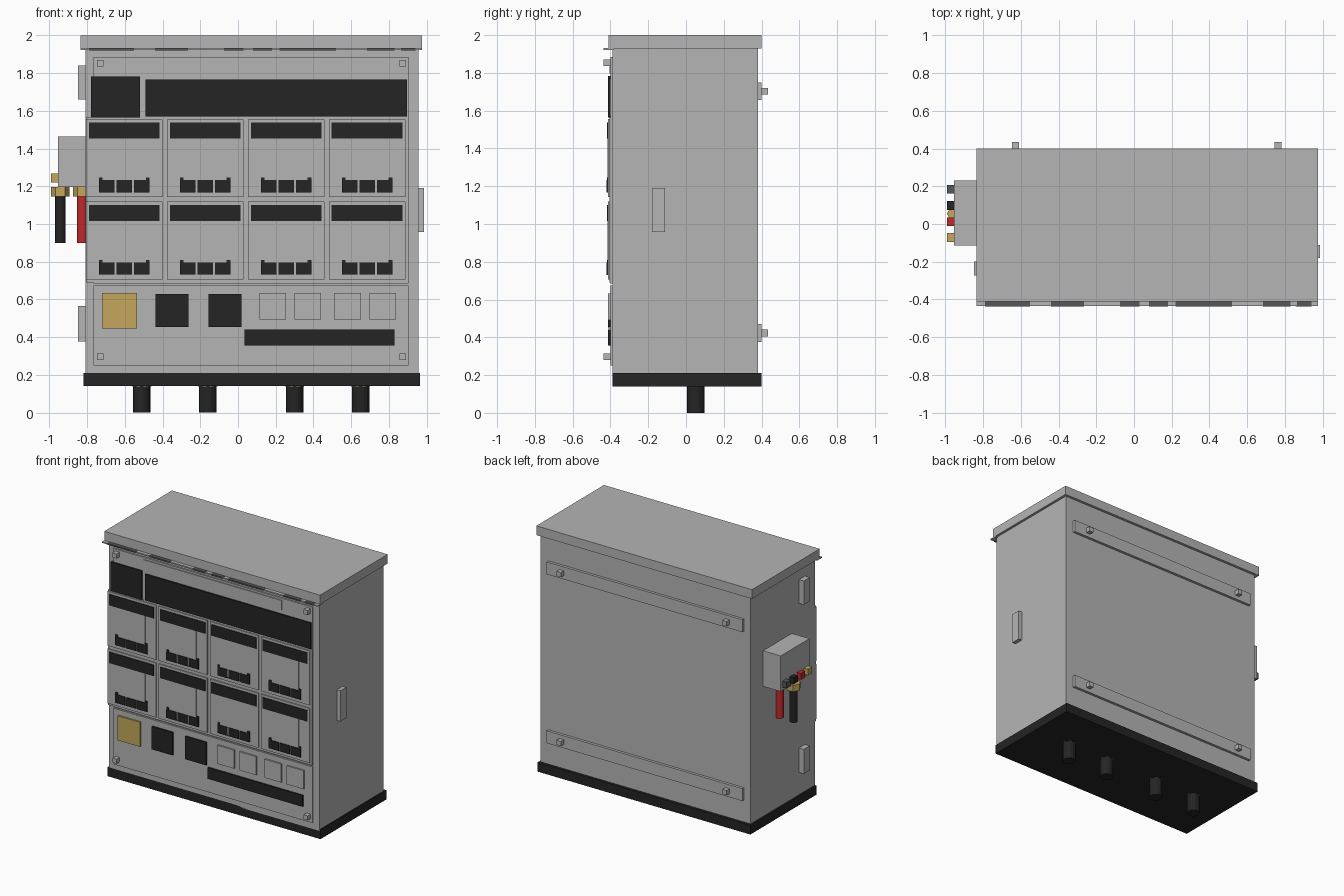
import bpy, math

if "Cube" in bpy.data.objects:
    bpy.data.objects.remove(bpy.data.objects["Cube"], do_unlink=True)


def material(name, rgb):
    m = bpy.data.materials.new(name)
    m.use_nodes = True
    m.diffuse_color = (*rgb, 1)
    m.node_tree.nodes["Principled BSDF"].inputs["Base Color"].default_value = (*rgb, 1)
    return m


GREY = material("light grey", (0.46, 0.46, 0.46))
BLACK = material("black", (0.018, 0.018, 0.018))
DARK = material("dark grey", (0.09, 0.095, 0.10))
GOLD = material("brass", (0.56, 0.39, 0.11))
RED = material("red", (0.55, 0.022, 0.025))


def box(name, x, y, z, mat):
    """Box from (min, max) pairs along each axis."""
    bpy.ops.mesh.primitive_cube_add(size=1, location=[(a + b) / 2 for a, b in (x, y, z)])
    ob = bpy.context.object
    ob.name = name
    ob.scale = [b - a for a, b in (x, y, z)]
    bpy.ops.object.transform_apply(location=False, rotation=False, scale=True)
    ob.data.materials.append(mat)
    return ob


def rod(name, x, y, z, radius, mat, sides=16):
    """Upright cylinder between two heights."""
    bpy.ops.mesh.primitive_cylinder_add(vertices=sides, radius=radius, depth=z[1] - z[0],
                                        location=(x, y, (z[0] + z[1]) / 2),
                                        rotation=(0, 0, math.pi / 2))
    ob = bpy.context.object
    ob.name = name
    ob.data.materials.append(mat)
    return ob


def plate(name, x, z, mat, front, back=-0.39):
    """Plate on the front face."""
    return box(name, x, (front, back), z, mat)


def around(c, half):
    return (c - half, c + half)


# Cabinet shell, lid and base
box("cabinet_body", (-0.808, 0.956), (-0.39, 0.38), (0.20, 1.94), GREY)
box("lid", (-0.834, 0.975), (-0.41, 0.40), (1.93, 2.0), GREY)
box("base", (-0.82, 0.965), (-0.39, 0.40), (0.14, 0.21), BLACK)

# Drip strip under the lid, with dark vent inserts
box("drip_strip", (-0.834, 0.975), (-0.436, -0.38), (1.922, 1.931), GREY)
for a, b in ((-0.79, -0.55), (-0.44, -0.265), (-0.075, 0.03), (0.08, 0.18),
             (0.22, 0.52), (0.685, 0.83), (0.865, 0.94)):
    box("drip_strip_insert", (a, b), (-0.438, -0.405), (1.921, 1.932), DARK)

# Front panels
plate("upper_panel", (-0.765, 0.903), (0.685, 1.885), GREY, -0.40)
plate("lower_panel", (-0.765, 0.903), (0.25, 0.675), GREY, -0.40)
plate("module_backing", (-0.806, 0.903), (0.69, 1.565), GREY, -0.404)
plate("label_strip", (-0.51, 0.65), (1.798, 1.87), GREY, -0.406)
plate("upper_left_display", (-0.78, -0.52), (1.565, 1.783), BLACK, -0.413)
plate("upper_display", (-0.49, 0.897), (1.57, 1.767), BLACK, -0.413)
for x in (-0.73, 0.873):
    for z in (0.297, 1.853):
        plate("panel_bolt", around(x, 0.017), around(z, 0.017), GREY, -0.437)

# Eight identical breaker modules
for top in (1.555, 1.118):
    for col in range(4):
        cx = -0.603 + 0.4293 * col
        plate("module", around(cx, 0.2035), (top - 0.413, top), GREY, -0.412)
        plate("module_top_bar", around(cx, 0.188), (top - 0.102, top - 0.018), BLACK, -0.417)
        plate("module_cover", around(cx, 0.114), (top - 0.381, top - 0.102), GREY, -0.415)
        for dx in (-0.0925, 0, 0.0925):
            plate("module_terminal", around(cx + dx, 0.0415), (top - 0.387, top - 0.323),
                  BLACK, -0.420)
        for side in (-1, 1):
            plate("module_terminal_post", around(cx + side * 0.124, 0.010),
                  (top - 0.387, top - 0.308), BLACK, -0.419)

# Lower panel fittings
plate("brass_plate", (-0.72, -0.535), (0.447, 0.633), GOLD, -0.412)
for x in (-0.437, -0.156):
    plate("black_socket", (x, x + 0.175), (0.455, 0.628), BLACK, -0.412)
for x in (0.114, 0.30, 0.51, 0.697):
    plate("grey_socket", (x, x + 0.141), (0.493, 0.633), GREY, -0.412)
plate("lower_slot", (0.034, 0.829), (0.357, 0.442), BLACK, -0.412)

# Hinges and handle on the sides
for z in ((1.66, 1.84), (0.378, 0.564)):
    box("hinge", (-0.848, -0.80), (-0.272, -0.20), z, GREY)
box("side_handle", (0.95, 0.985), (-0.18, -0.11), (0.957, 1.19), GREY)

# Mounting rails on the back
for z in (0.423, 1.703):
    box("mounting_rail", (-0.753, 0.888), (0.375, 0.40), around(z, 0.047), GREY)
    for x in (-0.628, 0.763):
        box("rail_bolt", around(x, 0.018), (0.39, 0.435), around(z, 0.018), GREY)

# Connection box with terminals, glands and cables
box("connection_box", (-0.955, -0.80), (-0.115, 0.23), (1.195, 1.465), GREY)
for y, mat in ((0.184, DARK), (0.098, BLACK), (0.012, RED), (-0.072, GOLD)):
    box("terminal", (-0.99, -0.95), around(y, 0.0235), around(1.243, 0.0235), mat)
for x, mat in ((-0.942, BLACK), (-0.825, RED)):
    rod("cable_gland", x, 0.055, (1.145, 1.195), 0.05, GOLD, 6)
    rod("side_cable", x, 0.055, (0.90, 1.15), 0.028, mat)

# Cables leaving through the base
for x in (-0.51, -0.16, 0.30, 0.65):
    rod("base_gland_ring", x, 0.052, (0.1385, 0.145), 0.051, GOLD, 6)
    rod("base_cable", x, 0.052, (0, 0.145), 0.046, BLACK)
